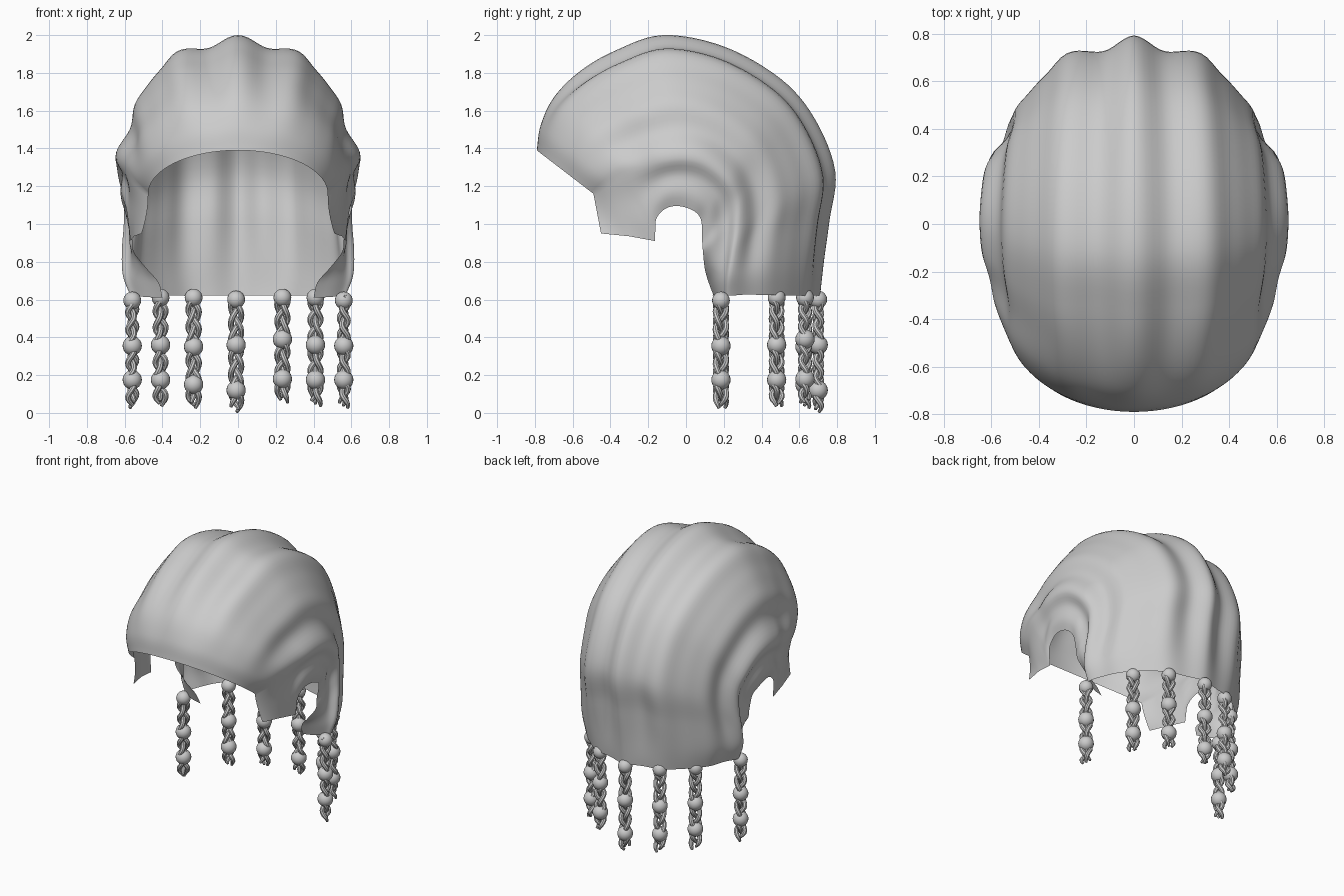
import bpy, bmesh, math
from mathutils import Vector

if "Cube" in bpy.data.objects:
    bpy.data.objects.remove(bpy.data.objects["Cube"])

# Hair sections from forehead to nape: crown (y,z), side (y,z,x), lower edge (y,z,x)
KEYS = [
    (-.79, 1.39, -.49, 1.16, .475, -.45, .95, .51),
    (-.77, 1.52, -.42, 1.22, .54, -.30, .935, .55),
    (-.70, 1.67, -.33, 1.28, .585, -.165, .91, .57),
    (-.56, 1.81, -.22, 1.31, .61, -.16, 1.02, .58),
    (-.37, 1.92, -.12, 1.34, .64, -.11, 1.08, .59),
    (-.12, 2.00, 0, 1.35, .65, -.04, 1.095, .60),
    (.20, 1.94, .11, 1.32, .645, .04, 1.07, .60),
    (.50, 1.77, .22, 1.23, .63, .08, 1.02, .58),
    (.68, 1.56, .27, 1.13, .605, .085, .92, .56),
    (.79, 1.28, .27, 1.0, .605, .09, .85, .55),
    (.76, 1.02, .25, .86, .615, .10, .76, .48),
    (.73, .80, .23, .73, .61, .12, .69, .42),
    (.71, .62, .22, .62, .57, .15, .61, .40),
]
SUB, ARC, EDGE = 6, 36, 12


def smooth(a, b, x):
    x = min(1, max(0, (x - a) / (b - a)))
    return x * x * (3 - 2 * x)


def section(t):
    """Catmull-Rom between key sections; the sideburn keeps a straight lower edge."""
    n = len(KEYS) - 1
    i = min(int(t), n - 1)
    f = t - i
    p1, p2 = KEYS[i], KEYS[i + 1]
    p0 = KEYS[i - 1] if i else [2 * a - b for a, b in zip(p1, p2)]
    p3 = KEYS[i + 2] if i + 2 <= n else [2 * b - a for a, b in zip(p1, p2)]
    out = []
    for k, (a, b, c, d) in enumerate(zip(p0, p1, p2, p3)):
        if k < 5 or i >= 3:
            out.append(.5 * (2 * b + (c - a) * f + (2 * a - 5 * b + 4 * c - d) * f * f
                             + (3 * b - a - 3 * c + d) * f ** 3))
        else:
            out.append(b + (c - b) * f)
    return out


def hair_point(t, j):
    """Quarter superellipse from crown to side, then a tail to the lower edge; also ridge depth."""
    oy, oz, ey, ez, ex, iy, iz, ix = section(t)
    sgn, j = (-1 if j < 0 else 1), abs(j)
    fade = smooth(.3, 4, t) * (1 - .65 * smooth(9.5, 12, t))
    if j <= ARC:
        phi = math.pi / 2 * j / ARC
        e = 1 + .09 * smooth(5, 9, t)
        c, s = max(0, math.cos(phi)) ** e, math.sin(phi) ** e
        p = (ex * s, ey + (oy - ey) * c, ez + (oz - ez) * c)
    else:
        s = (j - ARC) / EDGE
        phi = math.pi / 2 + s * math.radians(35)
        p = (ex + (ix - ex) * s * s, ey + (iy - ey) * s, ez + (iz - ez) * s)
        fade *= 1 - s
    deg = math.degrees(phi)
    depth = .024 * (1 - math.cos(12 * phi)) * (1 - .6 * math.exp(-((deg - 48) / 14) ** 2))
    depth += .033 * math.exp(-((deg - 60) / 14) ** 2)
    return Vector((sgn * p[0], p[1], p[2])), depth * fade


# Hair shell: single open sheet with combed ridges
bm = bmesh.new()
rows, depths = [], []
for i in range((len(KEYS) - 1) * SUB + 1):
    row = []
    for j in range(-ARC - EDGE, ARC + EDGE + 1):
        co, d = hair_point(i / SUB, j)
        row.append(bm.verts.new(co))
        depths.append(d)
    rows.append(row)
for a, b in zip(rows, rows[1:]):
    for k in range(len(a) - 1):
        bm.faces.new((a[k], a[k + 1], b[k + 1], b[k])).smooth = True
bm.normal_update()
normals = [v.normal.copy() for v in bm.verts]
mid = rows[5 * SUB][ARC + EDGE]
flip = mid.normal.z < 0
for v, n, d in zip(bm.verts, normals, depths):
    v.co += n * (d if flip else -d)
if flip:
    bmesh.ops.reverse_faces(bm, faces=bm.faces[:])
me = bpy.data.meshes.new("hair_shell")
bm.to_mesh(me)
bm.free()
bpy.context.collection.objects.link(bpy.data.objects.new("hair_shell", me))


def braid(name, x, y, bottom, beads):
    """Three woven strands hanging down, threaded through round beads."""
    ang = math.atan2(x, y)
    cu = bpy.data.curves.new(name, 'CURVE')
    cu.dimensions = '3D'
    cu.bevel_depth, cu.bevel_resolution, cu.use_fill_caps = .0155, 2, True
    for k in range(3):
        end = bottom + .014 * k
        n = 48
        sp = cu.splines.new('POLY')
        sp.points.add(n)
        for m in range(n + 1):
            z = .62 + (end - .62) * m / n
            a = 2 * math.pi * (z / .27 + k / 3)
            u, w = .028 * math.sin(a), .017 * math.sin(2 * a)
            sp.points[m].co = (x + u * math.cos(ang) + w * math.sin(ang),
                               y - u * math.sin(ang) + w * math.cos(ang), z, 1)
            sp.points[m].radius = 1 if m < n - 3 else 1 - .15 * (m - n + 3)
    ob = bpy.data.objects.new(name, cu)
    bpy.context.collection.objects.link(ob)
    bpy.ops.object.select_all(action='DESELECT')
    ob.select_set(True)
    bpy.context.view_layer.objects.active = ob
    bpy.ops.object.convert(target='MESH')
    bpy.ops.object.shade_smooth_by_angle()
    for z, r in zip(beads, (.047, .051, .051)):
        bpy.ops.mesh.primitive_uv_sphere_add(segments=20, ring_count=12, radius=r,
                                             location=(x, y, z))
        bpy.context.object.name = name + "_bead"
        bpy.ops.object.shade_smooth()


# Beaded braids along the nape
braid("braid_centre", -.01, .70, .005, (.60, .36, .12))
for side, s in (("left", 1), ("right", -1)):
    braid("braid_inner_" + side, s * .235, .63, .04 + s * .015, (.61, .37 + s * .02, .165 + s * .015))
    braid("braid_middle_" + side, s * .41, .48, .035, (.61, .36, .175))
    braid("braid_outer_" + side, s * .56, .185, .025, (.595, .355, .175))
